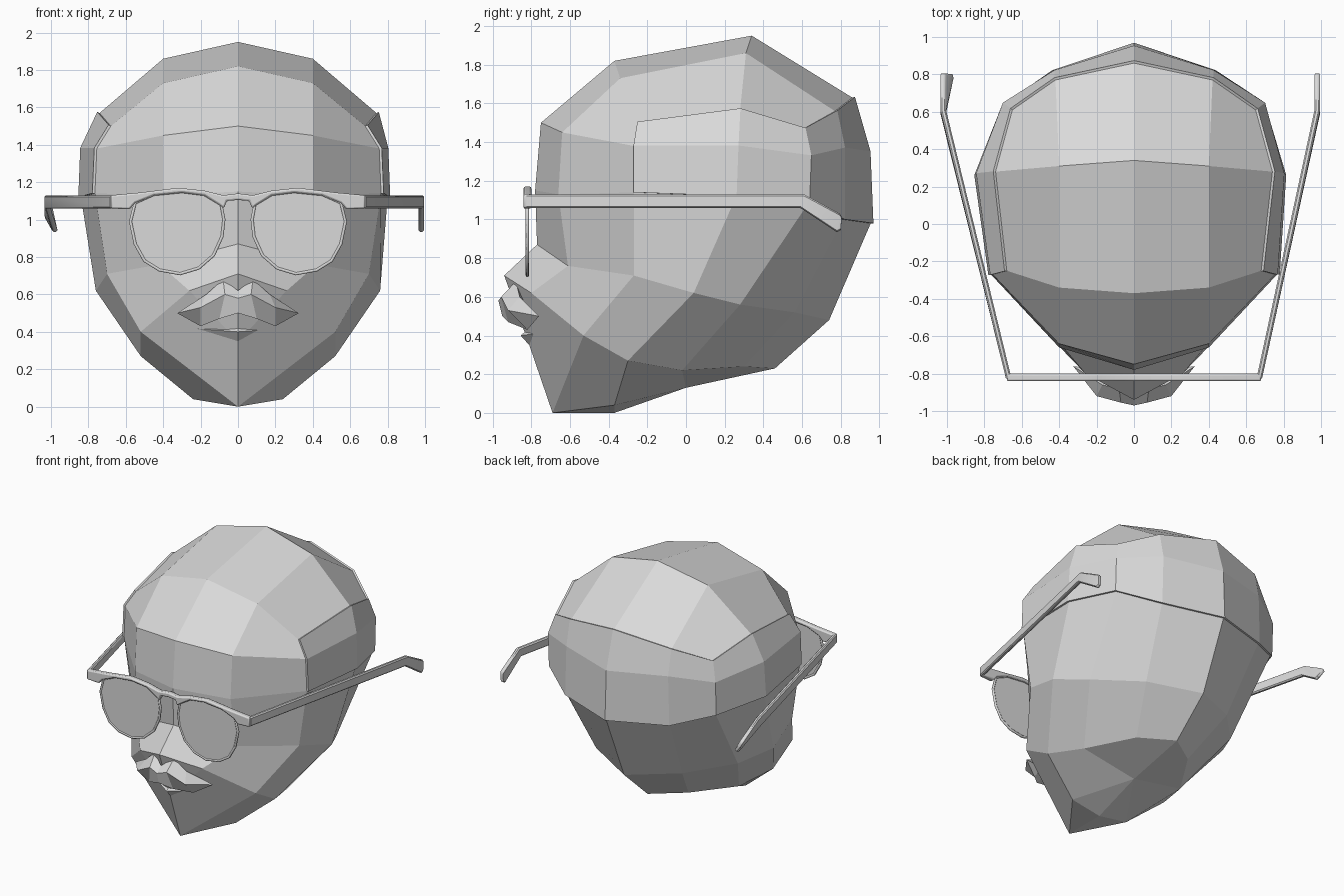
import bpy, bmesh
from mathutils import Vector

if "Cube" in bpy.data.objects:
    bpy.data.objects.remove(bpy.data.objects["Cube"])

grey = bpy.data.materials.new("light_grey")
grey.diffuse_color = (0.7, 0.7, 0.7, 1)
grey.use_nodes = True
grey.node_tree.nodes["Principled BSDF"].inputs["Base Color"].default_value = grey.diffuse_color


def finish(name, bm, recalc=True, smooth=False):
    if recalc:
        bmesh.ops.recalc_face_normals(bm, faces=bm.faces)
    me = bpy.data.meshes.new(name)
    bm.to_mesh(me)
    bm.free()
    me.materials.append(grey)
    ob = bpy.data.objects.new(name, me)
    bpy.context.collection.objects.link(ob)
    if smooth:
        bpy.ops.object.select_all(action='DESELECT')
        bpy.context.view_layer.objects.active = ob
        ob.select_set(True)
        bpy.ops.object.shade_smooth_by_angle(angle=0.7)
    return ob


def adjust(p, side):
    """Mirror a point; the left temple bulges out a little more."""
    x, y, z = p
    if side < 0 and x > 0.785 and z > 1.0:
        x += 0.04
    return (side * x, y, z)


def mirrored(name, faces, recalc=True, smooth=False):
    """Build half-model faces (tuples of points) on both sides of x = 0."""
    bm = bmesh.new()
    cache = {}
    for side in (1, -1):
        for f in faces:
            vs = []
            for p in f:
                q = adjust(p, side)
                key = tuple(round(c, 4) + 0.0 for c in q)
                if key not in cache:
                    cache[key] = bm.verts.new(q)
                vs.append(cache[key])
            bm.faces.new(vs if side > 0 else vs[::-1])
    return finish(name, bm, recalc, smooth)


def band(up, low, start=0):
    return [(up[i], low[i], low[i + 1], up[i + 1]) for i in range(start, len(up) - 1)]


def loft(rings):
    """Skin equal rings of points; a one-point ring is a tip."""
    faces = []
    for a, b in zip(rings, rings[1:]):
        n = len(a)
        for k in range(n):
            m = (k + 1) % n
            faces.append((a[k], a[m], b[0]) if len(b) == 1 else (a[k], a[m], b[m], b[k]))
    return faces


def plate(name, outline, y, depth, bevel=0.0):
    """Extrude an x-z outline along y."""
    bm = bmesh.new()
    f = bm.faces.new([bm.verts.new((x, y - depth / 2, z)) for x, z in outline])
    ext = bmesh.ops.extrude_face_region(bm, geom=[f])
    bmesh.ops.translate(bm, vec=(0, depth, 0),
                        verts=[g for g in ext["geom"] if isinstance(g, bmesh.types.BMVert)])
    ob = finish(name, bm, smooth=bevel > 0)
    if bevel:
        mod = ob.modifiers.new("bevel", 'BEVEL')
        mod.width, mod.segments = bevel, 2
    return ob


# Head rings, each from the front centre round the side to the back centre
F0, F1 = (0, -.75, 1.5), (.4, -.64, 1.45)
T = [F0, F1, (.68, -.25, 1.5), (.74, .28, 1.57), (.65, .61, 1.47), (.42, .77, 1.56), (0, .86, 1.63)]
A = [F0, F1, (.755, -.27, 1.38), (.79, .27, 1.38), (.69, .64, 1.33), (.42, .81, 1.37), (0, .94, 1.35)]
B = [(0, -.78, 1.15), (.4, -.66, 1.13), (.765, -.27, 1.14), (.8, .26, 1.12),
     (.69, .63, 1.08), (.43, .81, 1.0), (0, .955, .98)]
C = [(0, -.77, .87), (.42, -.61, .76), (.70, -.27, .71), (.76, .04, .62),
     (.63, .28, .56), (.36, .56, .52), (0, .74, .48)]
D = [(0, -.94, .71), (.26, -.80, .62), (.52, -.53, .40), (.52, -.30, .27),
     (.43, -.02, .22), (.23, .30, .24), (0, .46, .23)]
I0, I1, J0, J1 = (0, -.37, 1.82), (.4, -.34, 1.73), (0, .34, 1.95), (.4, .31, 1.86)
mouth, chin, chin_side = (0, -.81, .35), (0, -.69, 0), (.24, -.37, .04)
chin_back, throat = (0, -.37, 0), (0, 0, .13)

crown = [(F0, F1, I1, I0), (F1, A[2], T[2], I1), (T[2], T[3], J1, I1),
         (T[3], T[4], T[5], J1), (J1, T[5], T[6], J0), (I0, I1, J1, J0)]
jaw = [(D[0], mouth, D[1]), (D[1], mouth, chin, D[2]), (D[2], chin, chin_side, D[3]),
       (chin, chin_back, chin_side), (D[3], chin_side, throat, D[4]),
       (chin_side, chin_back, throat), (D[4], throat, D[6], D[5])]
mirrored("head", crown + band(T, A, 2) + band(A, B) + band(B, C) + band(C, D) + jaw)

# Raised band of hair round the sides and back
hair = mirrored("hair_band", band(T, A, 2) + band(A, B, 2), recalc=False)
shell = hair.modifiers.new("thickness", 'SOLIDIFY')
shell.thickness, shell.offset = 0.014, 1

# Moustache with pointed ends
mirrored("moustache", loft([
    [(0, -.92, .62), (0, -.97, .58), (0, -.95, .50), (0, -.80, .52)],
    [(.08, -.88, .68), (.07, -.955, .60), (.10, -.92, .47), (.08, -.80, .52)],
    [(.17, -.86, .60), (.20, -.92, .53), (.20, -.82, .43), (.18, -.78, .50)],
    [(.325, -.76, .50)]]))

# Lower lip
mirrored("lip", loft([[(0, -.82, .43), (0, -.855, .40), (0, -.81, .35)], [(.26, -.69, .42)]]))

# Spectacles: brow bar with bridge
half = [(0, 1.105), (.06, 1.10), (.075, 1.06), (.10, 1.08), (.18, 1.13), (.30, 1.145),
        (.45, 1.13), (.55, 1.09), (.58, 1.055), (.68, 1.06), (.68, 1.13), (.52, 1.145),
        (.32, 1.17), (.18, 1.155), (.08, 1.13), (0, 1.14)]
plate("brow_bar", half + [(-x, z) for x, z in half[-2:0:-1]], -.82, .04, .009)

# Lenses and wire rims
lens = [(.09, 1.08), (.18, 1.135), (.30, 1.15), (.45, 1.135), (.55, 1.09), (.575, .99),
        (.55, .87), (.50, .78), (.42, .73), (.31, .71), (.21, .74), (.13, .81), (.085, .91), (.075, 1.0)]
for side, label in ((1, "right"), (-1, "left")):
    pts = [(side * x, z) for x, z in lens]
    plate(label + "_lens", pts, -.82, .008)
    cu = bpy.data.curves.new(label + "_rim", 'CURVE')
    cu.dimensions = '3D'
    cu.bevel_depth, cu.bevel_resolution = .009, 1
    sp = cu.splines.new('POLY')
    sp.points.add(len(pts) - 1)
    for p, (x, z) in zip(sp.points, pts):
        p.co = (x, -.82, z, 1)
    sp.use_cyclic_u = True
    cu.materials.append(grey)
    bpy.context.collection.objects.link(bpy.data.objects.new(label + "_rim", cu))


# Temple arms: straight run, then a drooping widened tip
def arm_section(x, y, low, high, shift=0.0, w=.015):
    c = .008
    return [(x - w, y + shift, high - c), (x - w + c, y + shift, high),
            (x + w - c, y + shift, high), (x + w, y + shift, high - c),
            (x + w, y, low + c), (x + w - c, y, low), (x - w + c, y, low), (x - w, y, low + c)]


arm = [arm_section(.67, -.825, 1.06, 1.13), arm_section(.98, .59, 1.06, 1.13, .02),
       arm_section(.98, .78, .935, 1.03, .015), arm_section(.98, .80, .945, 1.015, .005, .011)]
mirrored("temple_arms", loft(arm) + [tuple(arm[0]), tuple(arm[-1])], smooth=True)
